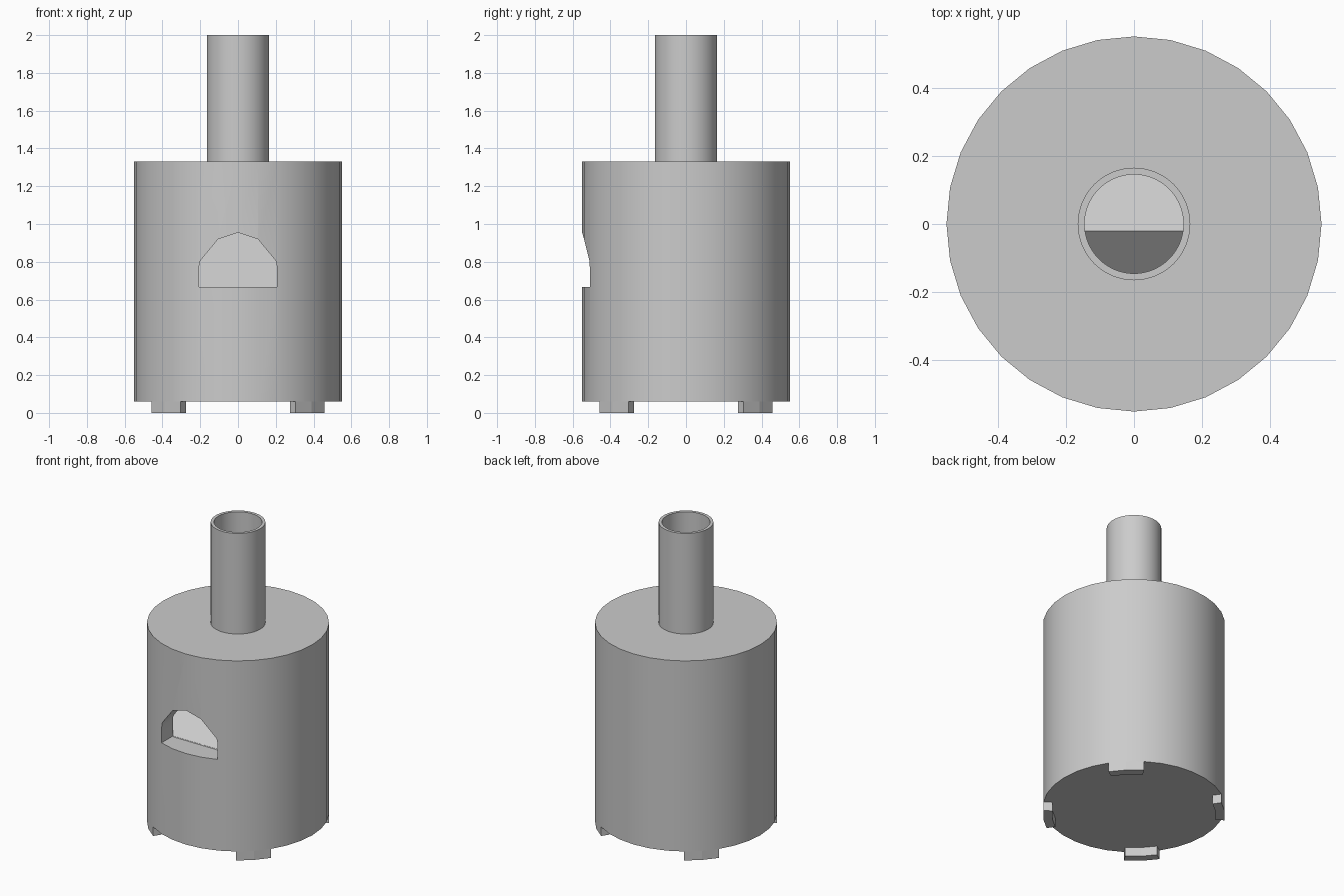
import bpy, bmesh, math
from mathutils import Vector

if "Cube" in bpy.data.objects:
    bpy.data.objects.remove(bpy.data.objects["Cube"])


def cylinder(name, r, z0, z1, sides=32):
    bpy.ops.mesh.primitive_cylinder_add(vertices=sides, radius=r, depth=z1 - z0,
                                        location=(0, 0, (z0 + z1) / 2))
    ob = bpy.context.object
    ob.name = name
    return ob


def prism(name, points, sweep):
    """Extrude a closed 3D outline along a vector."""
    bm = bmesh.new()
    face = bm.faces.new([bm.verts.new(p) for p in points])
    ext = bmesh.ops.extrude_face_region(bm, geom=[face])
    bmesh.ops.translate(bm, vec=Vector(sweep),
                        verts=[g for g in ext["geom"] if isinstance(g, bmesh.types.BMVert)])
    bmesh.ops.recalc_face_normals(bm, faces=bm.faces)
    me = bpy.data.meshes.new(name)
    bm.to_mesh(me)
    bm.free()
    ob = bpy.data.objects.new(name, me)
    bpy.context.collection.objects.link(ob)
    return ob


def cut(ob, *cutters):
    bpy.context.view_layer.objects.active = ob
    for c in cutters:
        m = ob.modifiers.new("cut", 'BOOLEAN')
        m.operation, m.solver, m.object = 'DIFFERENCE', 'EXACT', c
        bpy.ops.object.modifier_apply(modifier=m.name)


def smooth(ob):
    bpy.ops.object.select_all(action='DESELECT')
    ob.select_set(True)
    bpy.context.view_layer.objects.active = ob
    bpy.ops.object.shade_smooth_by_angle(angle=math.radians(30))


# Main parts
body = cylinder("body", 0.55, 0.06, 1.33)
tube = cylinder("top_tube", 0.165, 1.33, 2.0, 64)

# Inner chamber with a ridged floor that slopes to the front opening
chamber = cylinder("chamber_cutter", 0.445, 0.5, 1.24)
ridge = [(-0.6, 0.3), (-0.6, 0.664), (-0.394, 0.664), (-0.02, 1.0), (0.6, 0.5), (0.6, 0.3)]
floor = prism("floor_cutter", [(-0.7, y, z) for y, z in ridge], (1.4, 0, 0))
cut(chamber, floor)

# Front opening and vertical bore
half = [(0.207, 0.667), (0.207, 0.77), (0.2, 0.805), (0.105, 0.92)]
arch = half + [(0, 0.955)] + [(-x, z) for x, z in reversed(half)]
window = prism("window_cutter", [(x, -0.7, z) for x, z in arch], (0, 0.31, 0))
bore = cylinder("bore_cutter", 0.145, 1.1, 2.1, 64)
cut(body, chamber, window, bore)
cut(tube, bore)
for c in (chamber, floor, window, bore):
    bpy.data.objects.remove(c, do_unlink=True)

# Four feet on the diagonals
step = math.tau / 32
for i in range(4):
    angles = [math.radians(45 + 90 * i) + k * step for k in (-1, 0, 1)]
    ring = [(0.55, a) for a in angles] + [(0.495, a) for a in reversed(angles)]
    prism(f"foot_{i + 1}", [(r * math.cos(a), r * math.sin(a), 0) for r, a in ring], (0, 0, 0.06))

smooth(body)
smooth(tube)
